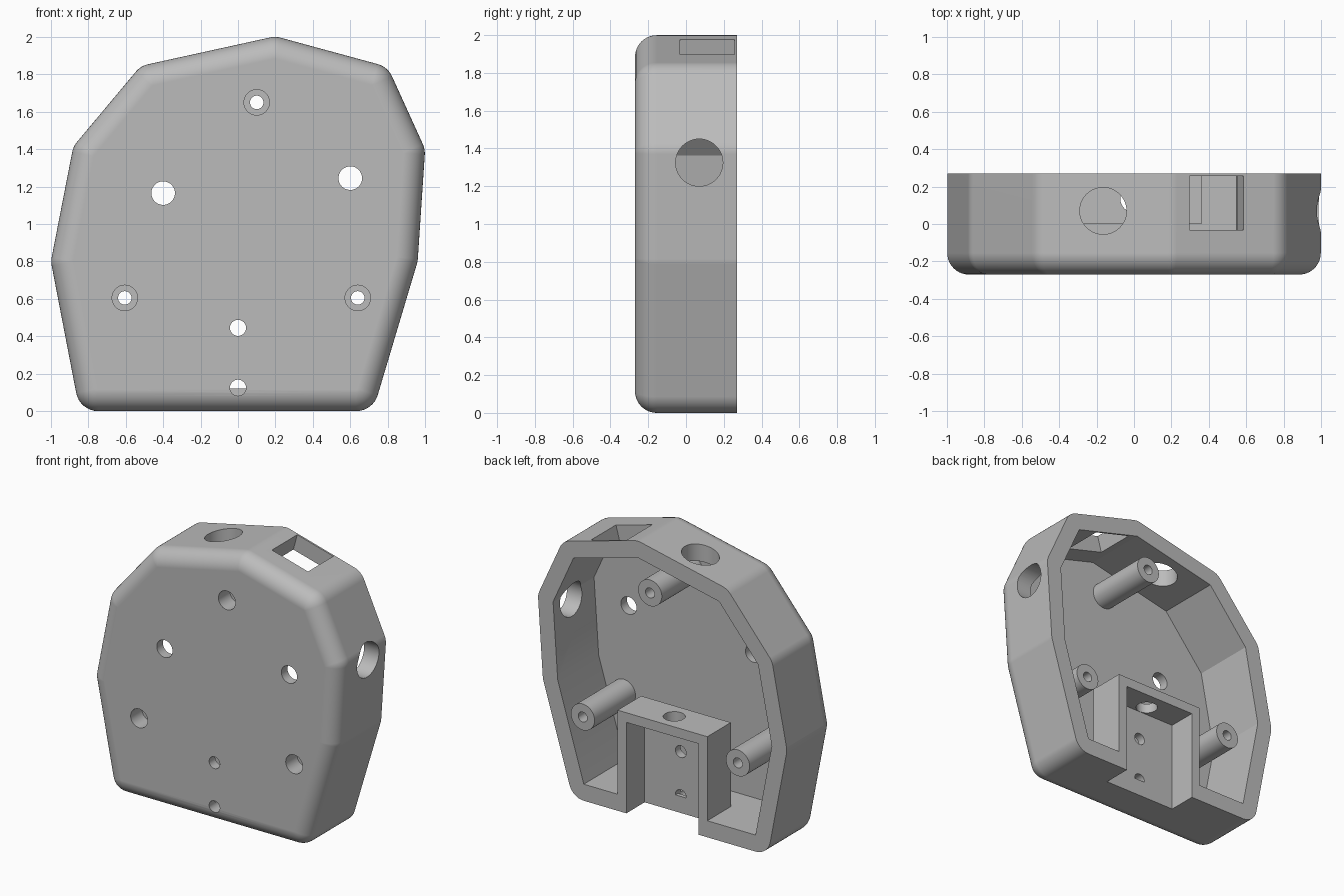
import bpy, bmesh, math
from mathutils import Vector, Matrix

if "Cube" in bpy.data.objects:
    bpy.data.objects.remove(bpy.data.objects["Cube"])

# Main dimensions
FRONT, BACK, FLOOR = -0.27, 0.27, -0.20
WALL, ROUND, FILLET = 0.12, 0.12, 0.115
OUTLINE = [Vector(p) for p in [(-0.846, 0), (0.721, 0), (0.96, 0.8), (1, 1.4), (0.8, 1.84),
                               (0.2, 2.003), (-0.52, 1.845), (-0.88, 1.415), (-1, 0.8)]]
POSTS = [(0.1, 1.65), (-0.605, 0.605), (0.64, 0.605)]

grey = bpy.data.materials.new("light_grey_plastic")
grey.use_nodes = True
COLOUR = (0.5, 0.5, 0.5, 1)
grey.diffuse_color = COLOUR
grey.node_tree.nodes["Principled BSDF"].inputs["Base Color"].default_value = COLOUR


def make(name, bm):
    bmesh.ops.recalc_face_normals(bm, faces=bm.faces)
    mesh = bpy.data.meshes.new(name)
    bm.to_mesh(mesh)
    bm.free()
    mesh.materials.append(grey)
    obj = bpy.data.objects.new(name, mesh)
    bpy.context.collection.objects.link(obj)
    return obj


def box(name, low, high, matrix=Matrix()):
    low, high = Vector(low), Vector(high)
    bm = bmesh.new()
    place = Matrix.Translation((low + high) / 2) @ Matrix.Diagonal((high - low).to_4d())
    bmesh.ops.create_cube(bm, size=1, matrix=matrix @ place)
    return make(name, bm)


def rod(name, start, end, radius):
    start, end = Vector(start), Vector(end)
    axis = end - start
    turn = Vector((0, 0, 1)).rotation_difference(axis).to_matrix().to_4x4()
    bm = bmesh.new()
    bmesh.ops.create_cone(bm, cap_ends=True, segments=48, radius1=radius, radius2=radius,
                          depth=axis.length, matrix=Matrix.Translation((start + end) / 2) @ turn)
    return make(name, bm)


def loft(name, rings):
    bm = bmesh.new()
    loops = [[bm.verts.new(p) for p in ring] for ring in rings]
    for a, b in zip(loops, loops[1:]):
        for i in range(len(a)):
            j = (i + 1) % len(a)
            bm.faces.new((a[i], a[j], b[j], b[i]))
    bm.faces.new(loops[0])
    bm.faces.new(loops[-1])
    return make(name, bm)


def cut(target, cutter):
    cutter.hide_render = True
    mod = target.modifiers.new("cut", 'BOOLEAN')
    mod.operation, mod.solver, mod.object = 'DIFFERENCE', 'EXACT', cutter
    graph = bpy.context.evaluated_depsgraph_get()
    mesh = bpy.data.meshes.new_from_object(target.evaluated_get(graph))
    target.modifiers.clear()
    target.data = mesh
    bpy.data.objects.remove(cutter)


def corner_normals():
    n = len(OUTLINE)
    edges = [(OUTLINE[(i + 1) % n] - OUTLINE[i]).normalized() for i in range(n)]
    normals = [Vector((e.y, -e.x)) for e in edges]
    return [(normals[i - 1], normals[i]) for i in range(n)]


def inset(distance):
    return [v - (a + b) * distance / (1 + a.dot(b)) for v, (a, b) in zip(OUTLINE, corner_normals())]


def rounded_ring(radius, y, steps=8):
    ring = []
    for centre, (a, b) in zip(inset(ROUND), corner_normals()):
        start = math.atan2(a.y, a.x)
        sweep = math.acos(max(-1, min(1, a.dot(b))))
        for k in range(steps + 1):
            t = start + sweep * k / steps
            ring.append((centre.x + radius * math.cos(t), y, centre.y + radius * math.sin(t)))
    return ring


# Shell with rounded front edge, hollowed from the back
rings = [rounded_ring(ROUND, BACK)]
for k in range(11):
    t = math.pi / 2 * k / 10
    rings.append(rounded_ring(ROUND - FILLET * (1 - math.cos(t)),
                              FRONT + FILLET * (1 - math.sin(t))))
shell = loft("shell", rings)
cut(shell, loft("cavity", [[(p.x, y, p.y) for p in inset(WALL)] for y in (FLOOR, BACK + 0.2)]))

# Round openings in the top and the side, tilted square window
cut(shell, rod("top_opening", (-0.165, 0.07, 1.5), (-0.165, 0.07, 2.3), 0.125))
cut(shell, rod("side_opening", (0.6, 0.07, 1.325), (1.3, 0.07, 1.325), 0.125))
tilt = Matrix.Translation((0.44, 0.112, 1.936)) @ Matrix.Rotation(0.262, 4, 'Y')
cut(shell, box("window", (-0.15, -0.145, -0.25), (0.15, 0.145, 0.2), tilt))

# Holes through the front plate
SCREWS = [(0, 0.445, 0.043), (0, 0.125, 0.043)]
for x, z, r in SCREWS + [(-0.4, 1.165, 0.063), (0.6, 1.245, 0.063)] + [p + (0.068,) for p in POSTS]:
    cut(shell, rod("plate_hole", (x, -0.5, z), (x, 0.03, z), r))

# Mounting block with a recess open to the back and bottom
block = box("mounting_block", (-0.36, 0, WALL), (0.36, BACK, 0.73))
for part in (shell, block):
    cut(part, box("recess", (-0.29, 0.06, -0.2), (0.29, 0.5, 0.66)))
cut(block, rod("block_top_hole", (0, 0.135, 0.6), (0, 0.135, 0.9), 0.073))
for x, z, r in SCREWS:
    cut(block, rod("block_hole", (x, -0.1, z), (x, 0.15, z), r))

# Counterbored screw posts
parts = [shell, block]
for name, (x, z) in zip(("top_post", "right_post", "left_post"), POSTS):
    post = rod(name, (x, FLOOR, z), (x, BACK, z), 0.095)
    cut(post, rod("counterbore", (x, -0.4, z), (x, -0.14, z), 0.068))
    cut(post, rod("screw_hole", (x, -0.4, z), (x, 0.5, z), 0.036))
    parts.append(post)

# Smooth the curves and keep the edges sharp
for part in parts:
    bpy.ops.object.select_all(action='DESELECT')
    part.select_set(True)
    bpy.context.view_layer.objects.active = part
    bpy.ops.object.shade_smooth_by_angle(angle=math.radians(15))
    part.modifiers.new("even_shading", 'WEIGHTED_NORMAL').keep_sharp = True
